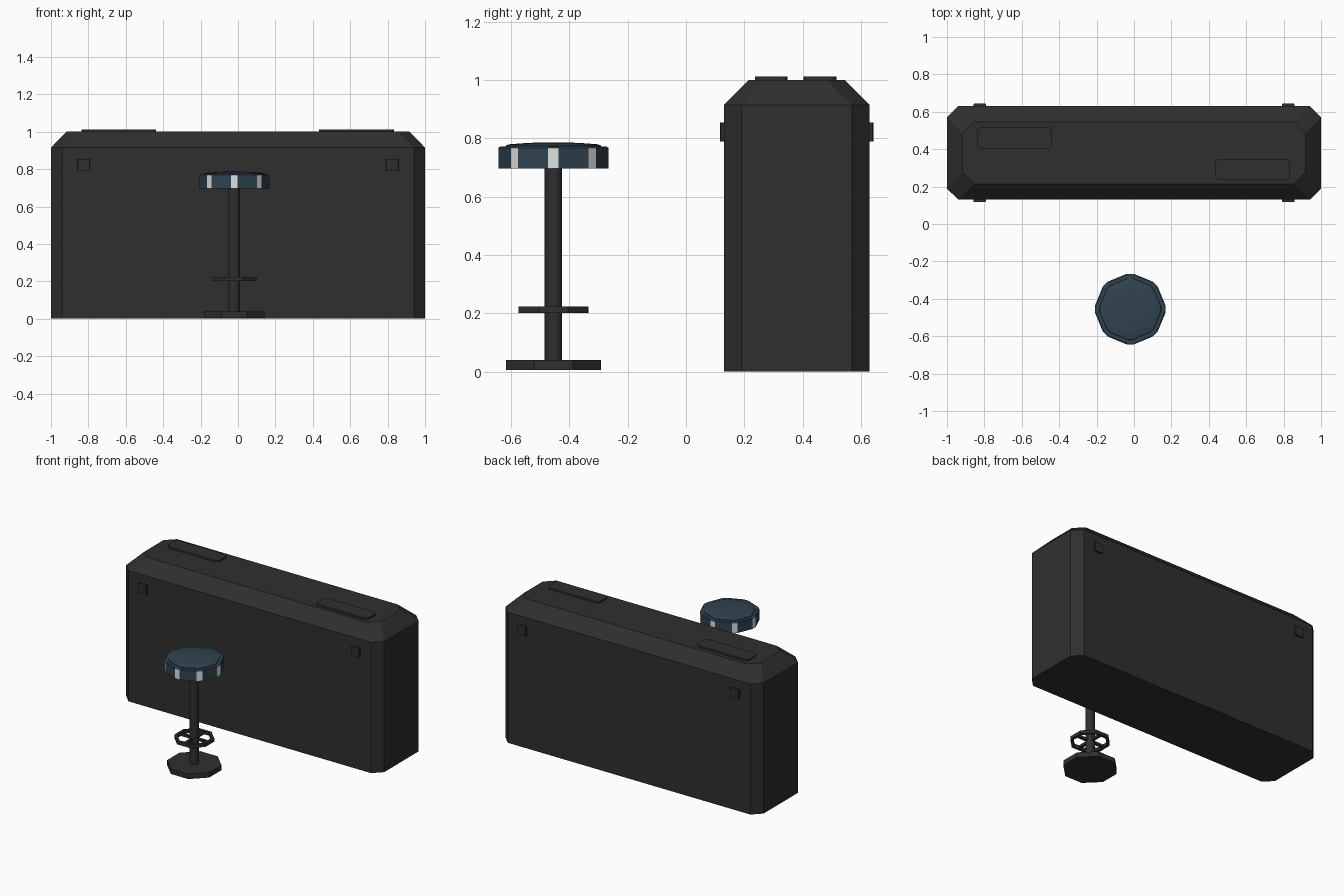
import bpy, bmesh, math

if "Cube" in bpy.data.objects:
    bpy.data.objects.remove(bpy.data.objects["Cube"])


def material(name, rgb):
    m = bpy.data.materials.new(name)
    m.diffuse_color = (*rgb, 1)
    m.use_nodes = True
    m.node_tree.nodes["Principled BSDF"].inputs["Base Color"].default_value = m.diffuse_color
    return m


BLACK = material("matte black", (0.028, 0.028, 0.028))
BLUE = material("slate blue", (0.03, 0.056, 0.08))
WHITE = material("off white", (0.75, 0.75, 0.75))


def loft(name, rings, mats, cap=True):
    """Skin a stack of equal-length rings of 3D points; without caps the ends are joined."""
    bm = bmesh.new()
    vs = [[bm.verts.new(p) for p in ring] for ring in rings]
    n = len(vs[0])
    pairs = list(zip(vs, vs[1:]))
    if cap:
        bm.faces.new(vs[0])
        bm.faces.new(vs[-1])
    else:
        pairs.append((vs[-1], vs[0]))
    for a, b in pairs:
        for i in range(n):
            j = (i + 1) % n
            bm.faces.new((a[i], a[j], b[j], b[i]))
    bmesh.ops.recalc_face_normals(bm, faces=bm.faces)
    me = bpy.data.meshes.new(name)
    bm.to_mesh(me)
    bm.free()
    for m in mats:
        me.materials.append(m)
    ob = bpy.data.objects.new(name, me)
    bpy.context.collection.objects.link(ob)
    return ob


def cut_rect(cx, cy, hx, hy, c, z):
    """Rectangle with cut corners."""
    q = [(hx, -hy + c), (hx, hy - c), (hx - c, hy), (-hx + c, hy),
         (-hx, hy - c), (-hx, -hy + c), (-hx + c, -hy), (hx - c, -hy)]
    return [(cx + x, cy + y, z) for x, y in q]


def round_rect(cx, cy, hx, hy, r, z, k=4):
    pts = []
    for i, (sx, sy) in enumerate([(1, 1), (-1, 1), (-1, -1), (1, -1)]):
        for s in range(k + 1):
            a = math.pi / 2 * (i + s / k)
            pts.append((cx + sx * (hx - r) + r * math.cos(a),
                        cy + sy * (hy - r) + r * math.sin(a), z))
    return pts


SX, SY = -0.02, -0.455  # stool centre


def octagon(apothem, z):
    r = apothem / math.cos(math.pi / 8)
    return [(SX + r * math.cos(math.pi / 8 + i * math.pi / 4),
             SY + r * math.sin(math.pi / 8 + i * math.pi / 4), z) for i in range(8)]


def seat_ring(d, w, z):
    """Octagon with points on the axes, each point cut off to width 2w."""
    pts = []
    for i in range(8):
        a = i * math.pi / 4
        for t in (-w, w):
            pts.append((SX + d * math.cos(a) - t * math.sin(a),
                        SY + d * math.sin(a) + t * math.cos(a), z))
    return pts


def smooth(ob, deg):
    bpy.ops.object.select_all(action='DESELECT')
    ob.select_set(True)
    bpy.context.view_layer.objects.active = ob
    bpy.ops.object.shade_smooth_by_angle(angle=math.radians(deg))


# Counter block with cut corners and a bevelled top
loft("counter_body", [cut_rect(0, 0.38, 1, 0.25, 0.06, 0),
                      cut_rect(0, 0.38, 1, 0.25, 0.06, 0.915),
                      cut_rect(0, 0.38, 0.917, 0.166, 0.062, 1.0)], [BLACK])

# Raised pads on the counter top
for name, cx, cy in (("top_pad_left", -0.638, 0.46), ("top_pad_right", 0.634, 0.292)):
    loft(name, [round_rect(cx, cy, 0.2, 0.056, 0.022, z) for z in (0.99, 1.012)], [BLACK])

# Small square studs on front and back
for sx in (-1, 1):
    for side, y in (("front", 0.132), ("back", 0.628)):
        loft(f"{side}_stud", [cut_rect(sx * 0.825, y, 0.033, 0.015, 0.003, z)
                              for z in (0.79, 0.855)], [BLACK])

# Stool seat with white corner strips
seat = loft("seat_rim", [seat_ring(0.189, 0.018, 0.697), seat_ring(0.189, 0.018, 0.768),
                         seat_ring(0.183, 0.018, 0.772)], [BLUE, WHITE])
for f in seat.data.polygons:
    if abs(f.normal.z) < 0.1:
        # strips are the faces looking along multiples of 45 degrees
        a = math.degrees(math.atan2(f.normal.y, f.normal.x)) / 45
        if abs(a - round(a)) < 0.1:
            f.material_index = 1

# Slightly domed cushion
cushion = loft("seat_cushion", [seat_ring(0.167, 0.014, 0.765), seat_ring(0.163, 0.014, 0.776),
                                seat_ring(0.152, 0.013, 0.780), seat_ring(0.10, 0.009, 0.784),
                                seat_ring(0.04, 0.004, 0.787)], [BLUE])
smooth(cushion, 25)

# Column and base
bpy.ops.mesh.primitive_cylinder_add(vertices=16, radius=0.03, depth=0.67,
                                    location=(SX, SY, 0.365))
column = bpy.context.object
column.name = "stool_column"
column.data.materials.append(BLACK)
smooth(column, 40)
loft("stool_base", [octagon(0.163, 0.005), octagon(0.163, 0.04)], [BLACK])

# Foot ring with four spokes
loft("foot_ring", [octagon(0.12, 0.201), octagon(0.12, 0.224),
                   octagon(0.102, 0.224), octagon(0.102, 0.201)], [BLACK], cap=False)
for name, hx, hy in (("spoke_x", 0.108, 0.009), ("spoke_y", 0.009, 0.108)):
    loft(name, [cut_rect(SX, SY, hx, hy, 0.001, z) for z in (0.204, 0.221)], [BLACK])
